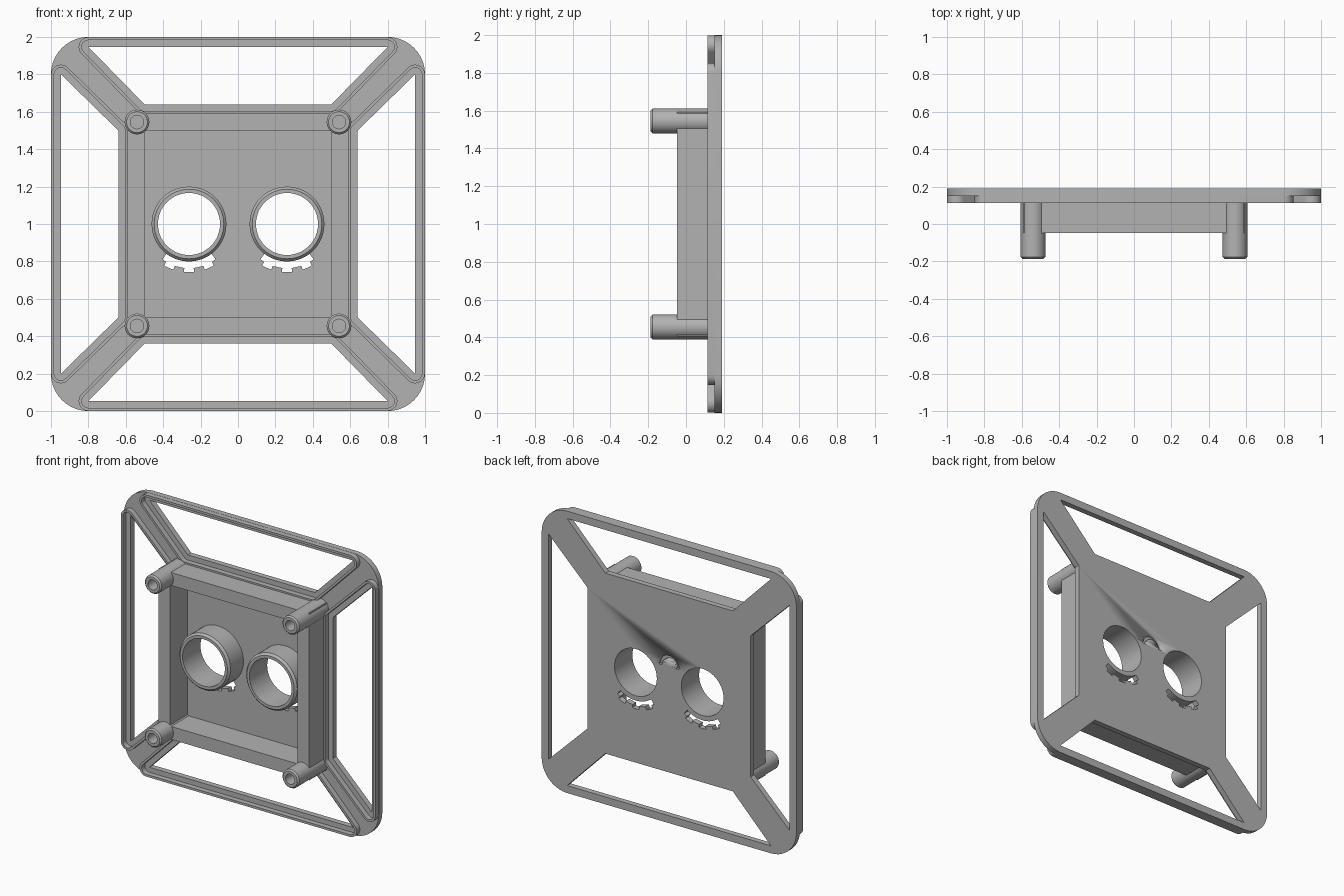
import bpy, bmesh, math
from mathutils import Vector, Matrix

cube = bpy.data.objects.get("Cube")
if cube:
    bpy.data.objects.remove(cube, do_unlink=True)

grey = bpy.data.materials.new("plain_grey")
grey.use_nodes = True
grey.diffuse_color = (0.45, 0.45, 0.45, 1)
grey.node_tree.nodes["Principled BSDF"].inputs["Base Color"].default_value = grey.diffuse_color


def add_object(name, mesh):
    mesh.materials.clear()
    mesh.materials.append(grey)
    obj = bpy.data.objects.new(name, mesh)
    bpy.context.collection.objects.link(obj)
    bpy.ops.object.select_all(action="DESELECT")
    obj.select_set(True)
    bpy.context.view_layer.objects.active = obj
    bpy.ops.object.shade_smooth_by_angle(angle=math.radians(30))
    return obj


def slab(name, loops, front, back):
    """Solid sheet between two y positions; loops after the first are holes."""
    curve = bpy.data.curves.new(name, "CURVE")
    curve.dimensions = "2D"
    curve.fill_mode = "BOTH"
    curve.extrude = (back - front) / 2
    for loop in loops:
        spline = curve.splines.new("POLY")
        spline.points.add(len(loop) - 1)
        for point, (x, z) in zip(spline.points, loop):
            point.co = (x, z, 0, 1)
        spline.use_cyclic_u = True
    temp = bpy.data.objects.new(name, curve)
    bpy.context.collection.objects.link(temp)
    graph = bpy.context.evaluated_depsgraph_get()
    mesh = bpy.data.meshes.new_from_object(temp.evaluated_get(graph))
    bpy.data.objects.remove(temp, do_unlink=True)
    mesh.transform(Matrix.Translation((0, (front + back) / 2, 0)) @ Matrix.Rotation(math.pi / 2, 4, "X"))
    bm = bmesh.new()
    bm.from_mesh(mesh)
    bmesh.ops.remove_doubles(bm, verts=bm.verts, dist=0.0001)
    bmesh.ops.recalc_face_normals(bm, faces=bm.faces)
    bm.to_mesh(mesh)
    bm.free()
    return add_object(name, mesh)


def lathe(name, profile, x, z, steps=48):
    """Spin (radius, y) points about an axis along y."""
    bm = bmesh.new()
    verts = [bm.verts.new((r, y, 0)) for r, y in profile]
    edges = [bm.edges.new(pair) for pair in zip(verts, verts[1:])]
    bmesh.ops.spin(bm, geom=verts + edges, axis=(0, 1, 0), cent=(0, 0, 0),
                   angle=math.tau, steps=steps, use_merge=False)
    bmesh.ops.remove_doubles(bm, verts=bm.verts, dist=0.0001)
    bmesh.ops.recalc_face_normals(bm, faces=bm.faces)
    mesh = bpy.data.meshes.new(name)
    bm.to_mesh(mesh)
    bm.free()
    mesh.transform(Matrix.Translation((x, 0, z)))
    return add_object(name, mesh)


def arc(cx, cz, r, start, end, steps):
    angles = [math.radians(start + (end - start) * i / steps) for i in range(steps + 1)]
    return [(cx + r * math.cos(a), cz + r * math.sin(a)) for a in angles]


def grow(loop, distance):
    """Offset a convex counter-clockwise loop outward with rounded corners."""
    result = []
    for i, corner in enumerate(loop):
        before, here, after = (Vector(loop[(i + k) % len(loop)]) for k in (-1, 0, 1))
        d1, d2 = here - before, after - here
        start = math.degrees(math.atan2(d1.y, d1.x)) - 90
        turn = math.degrees(math.atan2(d1.cross(d2), d1.dot(d2)))
        result += arc(*corner, distance, start, start + turn, 10)
    return result


def square(half):
    return [(-half, 1 - half), (half, 1 - half), (half, 1 + half), (-half, 1 + half)]


# Four trapezoid windows, one per side
windows = []
for quarter in range(4):
    turn = Matrix.Rotation(quarter * math.pi / 2, 2)
    points = [turn @ Vector(p) for p in ((0.5, 0.64), (0.8, 0.947), (-0.8, 0.947), (-0.5, 0.64))]
    windows.append([(p.x, p.y + 1) for p in points])

# Toothed slot below each round opening
EYE_X = 0.262


def toothed_slot(cx):
    outline = arc(cx, 1, 0.2, 307, 233, 16)
    for k in (-1, 0, 1):
        mid = 270 + 25 * k
        outline += arc(cx, 1, 0.236, mid - (12 if k < 0 else 9), mid - 6, 2)
        outline += arc(cx, 1, 0.258, mid - 6, mid + 6, 4)
        outline += arc(cx, 1, 0.236, mid + 6, mid + (12 if k > 0 else 9), 2)
    return outline


# Face plate with rounded corners
outer = grow(square(0.8), 0.2)
openings = [arc(s * EYE_X, 1, 0.166, 0, 352.5, 47) for s in (-1, 1)]
slots = [toothed_slot(s * EYE_X) for s in (-1, 1)]
plate = slab("face_plate", [outer] + windows + openings + slots, 0.15, 0.19)

# Shallow arched mark engraved in the back
mark = arc(0, 1.11, 0.08, 0, 180, 20) + arc(0, 1.11, 0.055, 180, 0, 20)
cutter = slab("mark_cutter", [mark], 0.17, 0.21)
cutter.hide_render = True
engrave = plate.modifiers.new("engrave", "BOOLEAN")
engrave.operation = "DIFFERENCE"
engrave.solver = "EXACT"
engrave.object = cutter
bpy.context.view_layer.objects.active = plate
bpy.ops.object.modifier_apply(modifier="engrave")
bpy.data.objects.remove(cutter, do_unlink=True)

# Thin raised lip around each window
for side, window in zip(("top", "right", "bottom", "left"), windows):
    slab(side + "_window_lip", [grow(window, 0.052), grow(window, 0.036)], 0.113, 0.15)

# Square box wall
slab("box_wall", [square(0.592), square(0.5)], -0.047, 0.15)

# Round sleeves around the openings
for name, s in (("right", -1), ("left", 1)):
    lathe(name + "_sleeve", [(0.166, 0.19), (0.166, -0.01), (0.186, -0.01), (0.2, 0.005), (0.2, 0.15)],
          s * EYE_X, 1)

# Hollow screw posts at the box corners
for name, s in (("right", -1), ("left", 1)):
    for level, z in (("lower", 0.455), ("upper", 1.545)):
        lathe(f"{name}_{level}_screw_post",
              [(0, 0.05), (0.036, 0.05), (0.036, -0.187), (0.056, -0.187), (0.066, -0.177), (0.066, 0.15)],
              s * 0.54, z, 32)
